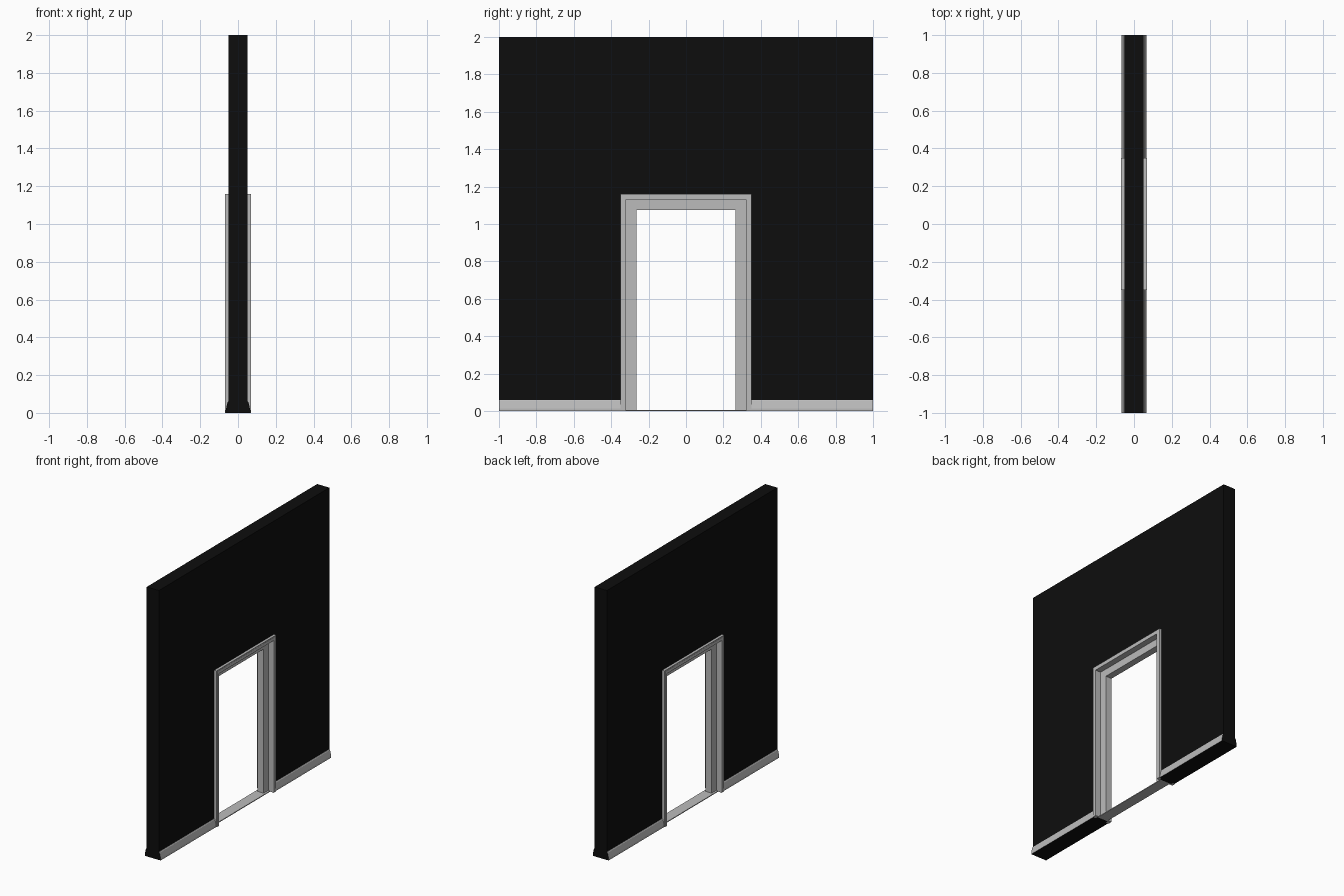
import bpy, bmesh

cube = bpy.data.objects.get("Cube")
if cube:
    bpy.data.objects.remove(cube, do_unlink=True)


def make_material(name, rgb):
    mat = bpy.data.materials.new(name)
    mat.use_nodes = True
    mat.diffuse_color = (*rgb, 1)
    mat.node_tree.nodes["Principled BSDF"].inputs["Base Color"].default_value = (*rgb, 1)
    return mat


black = make_material("wall black", (0.004, 0.004, 0.004))
grey = make_material("trim grey", (0.5, 0.5, 0.5))


def extrude_outline(name, points, depth, mats, rule=None):
    """Extrude a flat outline along a vector and colour its faces by a rule."""
    bm = bmesh.new()
    face = bm.faces.new([bm.verts.new(p) for p in points])
    new = bmesh.ops.extrude_face_region(bm, geom=[face])["geom"]
    bmesh.ops.translate(bm, vec=depth, verts=[v for v in new if isinstance(v, bmesh.types.BMVert)])
    bmesh.ops.recalc_face_normals(bm, faces=bm.faces)
    for f in bm.faces:
        f.material_index = rule(f) if rule else 0
    mesh = bpy.data.meshes.new(name)
    bm.to_mesh(mesh)
    bm.free()
    for mat in mats:
        mesh.materials.append(mat)
    obj = bpy.data.objects.new(name, mesh)
    bpy.context.collection.objects.link(obj)
    return obj


def arch(half_in, top_in, half_out, top_out, x):
    """Door-shaped band around the opening, in the plane at x."""
    inner = [(half_in, 0), (half_in, top_in), (-half_in, top_in), (-half_in, 0)]
    outer = [(-half_out, 0), (-half_out, top_out), (half_out, top_out), (half_out, 0)]
    return [(x, y, z) for y, z in inner + outer]


# Wall with the doorway left open
extrude_outline("wall", arch(0.33, 1.14, 1, 2, -0.05), (0.1, 0, 0), [black])

# Door lining and the stop inside it
extrude_outline("door_lining", arch(0.32, 1.13, 0.335, 1.145, -0.068), (0.136, 0, 0), [grey])
extrude_outline("door_stop", arch(0.265, 1.075, 0.325, 1.135, -0.025), (0.05, 0, 0), [grey])

# Casing on each face, with a small step at the outer edge
for side, label in ((1, "left"), (-1, "right")):
    extrude_outline(label + "_casing", arch(0.32, 1.13, 0.343, 1.153, side * 0.045),
                    (side * 0.025, 0, 0), [grey])
    extrude_outline(label + "_casing_edge", arch(0.342, 1.152, 0.35, 1.16, side * 0.045),
                    (side * 0.0235, 0, 0), [grey])

# Skirting boards: sloped grey faces, black ends and underside
profile = [(0.045, 0), (0.065, 0), (0.065, 0.014), (0.056, 0.054), (0.052, 0.06), (0.045, 0.06)]


def skirting_colour(face):
    return 1 if abs(face.normal.y) > 0.9 or face.normal.z < -0.9 else 0


for sx, side in ((1, "left"), (-1, "right")):
    for sy, end in ((1, "back"), (-1, "front")):
        outline = [(sx * x, sy, z) for x, z in profile]
        extrude_outline(f"{side}_{end}_skirting", outline, (0, -sy * 0.655, 0),
                        [grey, black], skirting_colour)

# Threshold strip
bars = [(-0.04, -0.33, 0), (0.04, -0.33, 0), (0.04, -0.33, 0.006), (-0.04, -0.33, 0.006)]
extrude_outline("threshold", bars, (0, 0.66, 0), [grey])
